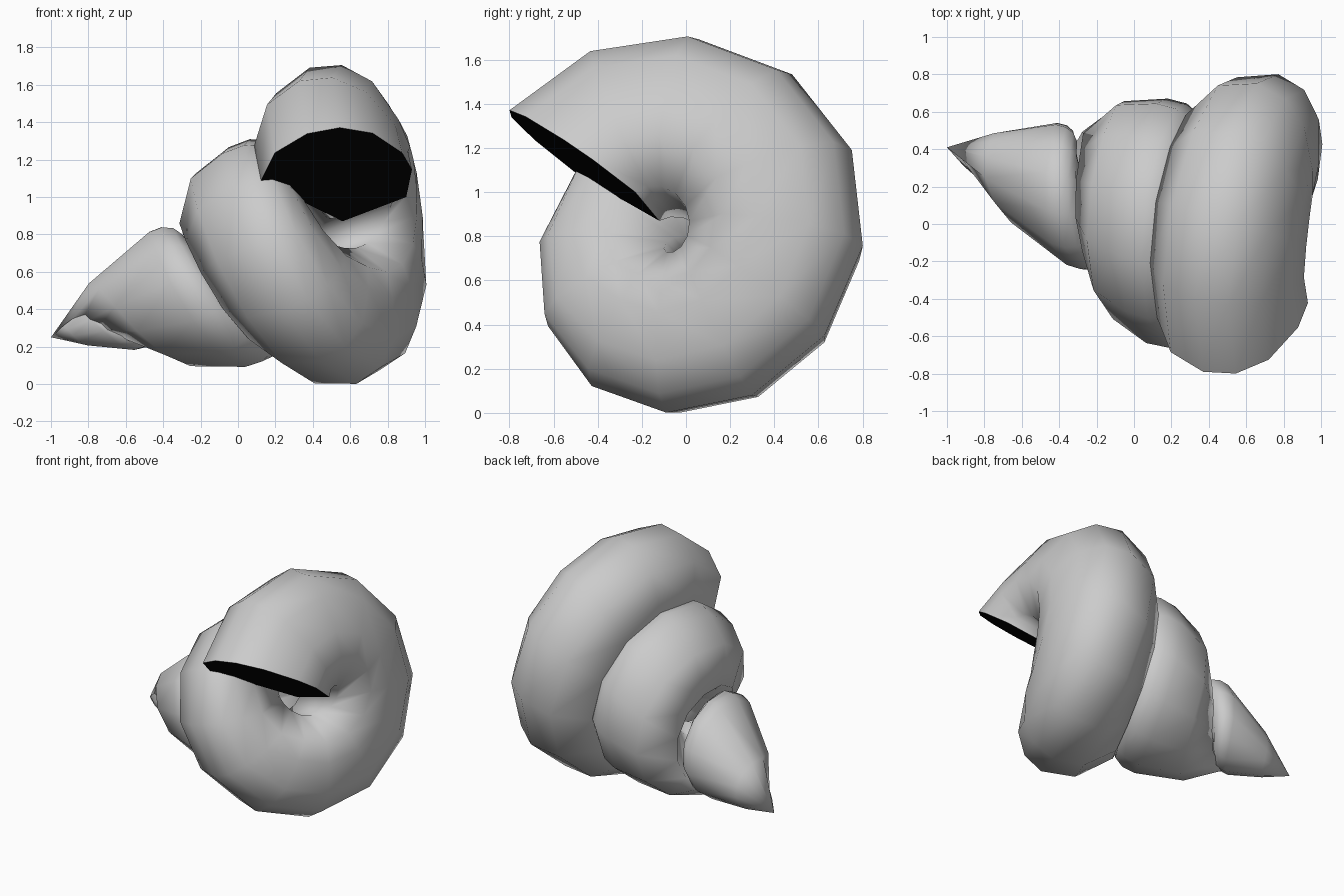
import bpy, bmesh
from math import tau
from mathutils import Vector, Matrix

if "Cube" in bpy.data.objects:
    bpy.data.objects.remove(bpy.data.objects["Cube"])

APEX = Vector((-1.0, 0.41, 0.25))           # pointed tip of the shell
AXIS = Vector((1.745, -0.495, 0.62))        # tilted coiling axis, tip to mouth
RADIAL = Vector((-0.397, -0.764, 0.509))    # direction from axis to mouth centre
STEPS, PER_TURN, LAST = 41, 12, 37
LENGTH = AXIS.length

# mouth section as (distance from axis, offset along axis), crest to columella
SECTION = [(0.926, -0.008), (0.88, 0.164), (0.739, 0.295), (0.491, 0.36),
           (0.325, 0.345), (0.115, 0.22), (0.102, -0.16)]
# extra fullness of inner whorls, so they meet the seam above without a gap
FULLER = [0, 0.05, 0.13, 0.25, 0.2, 0, 0]
# raised inner shoulder around the navel
RAISE = [0, 0, 0, 0.01, 0.04, 0.03, 0]

u = AXIS.normalized()
e = (RADIAL - u * RADIAL.dot(u)).normalized()


def clamp(x):
    return min(1, max(0, x))


def section(i):
    """Section of step i as (radius, position along axis)."""
    f = 1 - i / STEPS
    # size of the neighbouring whorl, running out early into a plain cone tip
    g = min(f - PER_TURN / STEPS, 1.6 * (f - 0.39))
    g = max(g, 0)
    wide, tall = 1 + 0.10 * clamp(i / 3), 1 + 0.058 * clamp(i / 4.5)
    inner = clamp((i - 9) / 3)
    pts = [((r + q * inner) * f * tall, (LENGTH + (a + h * clamp(i / 2)) * wide) * f)
           for (r, a), q, h in zip(SECTION, FULLER, RAISE)]
    # seam edge lies on the neighbouring whorl, or at the tip
    seam = (0.95 * g, LENGTH * g + min(0.5 * g, 0.17))
    crest = pts[0]
    drop = 0.25 + 0.25 * clamp((0.6 - f) / 0.3)
    shoulder = (crest[0] + (seam[0] - crest[0]) * drop,
                crest[1] + (seam[1] - crest[1]) * 0.57)
    return pts + [seam, shoulder]


bm = bmesh.new()
rings = []
for i in range(LAST):
    turn = Matrix.Rotation(-tau * i / PER_TURN, 3, u)
    rings.append([bm.verts.new(APEX + turn @ (e * r + u * a)) for r, a in section(i)])

# spiral wall
n = len(rings[0])
for r0, r1 in zip(rings, rings[1:]):
    for k in range(n):
        j = (k + 1) % n
        bm.faces.new((r0[k], r0[j], r1[j], r1[k]))

# faces point outward
bm.faces.ensure_lookup_table()
bm.normal_update()
f0 = bm.faces[0]
mid = sum((v.co for v in rings[0]), Vector()) / n
if f0.normal.dot(f0.calc_center_median() - mid) < 0:
    bmesh.ops.reverse_faces(bm, faces=bm.faces[:])
for f in bm.faces:
    f.smooth = True
mouth_points = [v.co.copy() for v in rings[0]]
bmesh.ops.remove_doubles(bm, verts=bm.verts[:], dist=0.0005)


def add_object(name, mesh):
    ob = bpy.data.objects.new(name, mesh)
    bpy.context.collection.objects.link(ob)
    return ob


mesh = bpy.data.meshes.new("spiral_shell")
bm.to_mesh(mesh)
bm.free()
add_object("spiral_shell", mesh)

# dark flat mouth opening
mesh = bpy.data.meshes.new("mouth_opening")
mesh.from_pydata(mouth_points, [], [list(range(n))])
mesh.update()
if mesh.polygons[0].normal.z > 0:
    mesh.flip_normals()
mouth = add_object("mouth_opening", mesh)
black = bpy.data.materials.new("dark_opening")
black.diffuse_color = (0.002, 0.002, 0.002, 1)
black.use_nodes = True
black.node_tree.nodes["Principled BSDF"].inputs["Base Color"].default_value = black.diffuse_color
mesh.materials.append(black)
